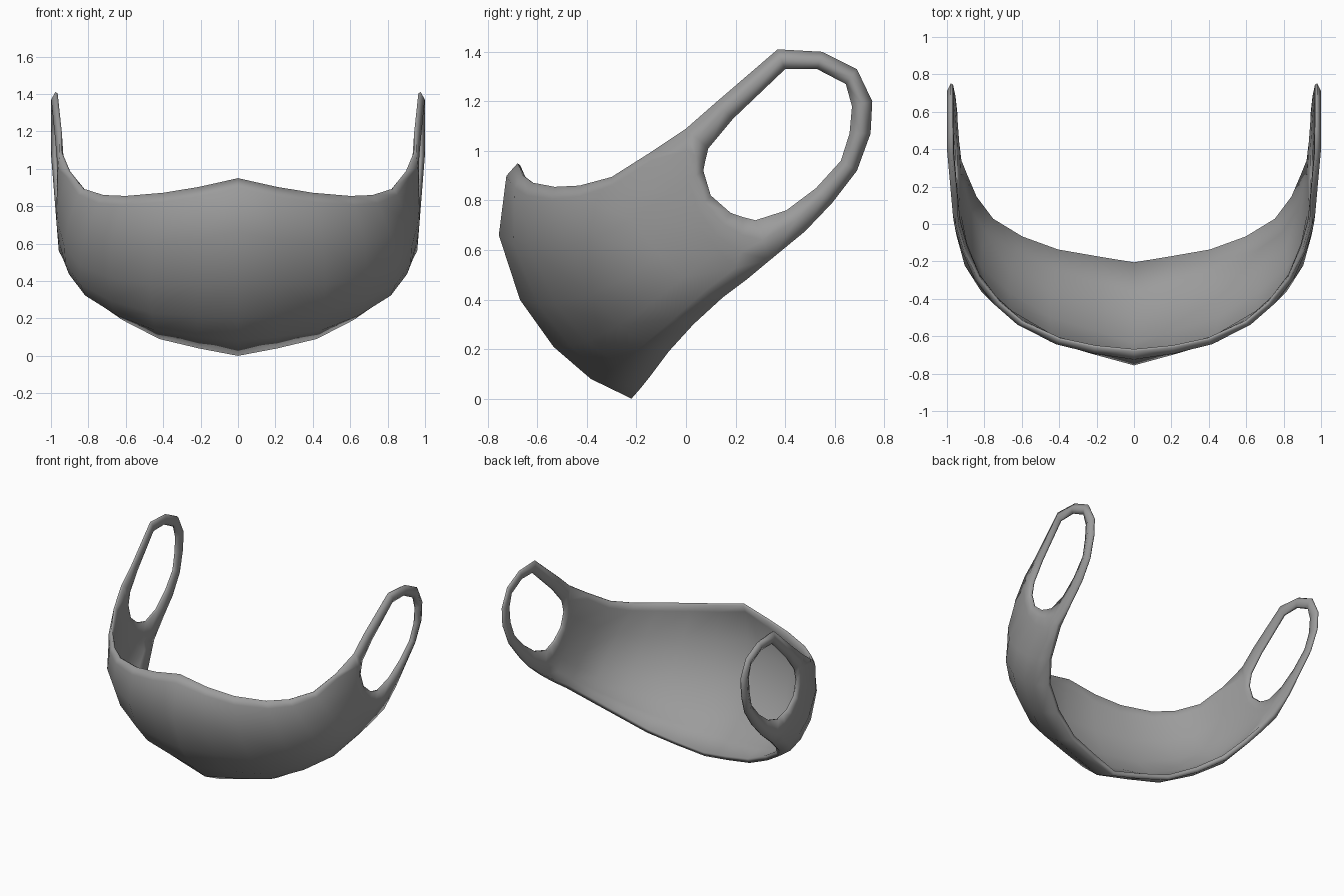
import bpy, bmesh, math
from mathutils import Vector

if "Cube" in bpy.data.objects:
    bpy.data.objects.remove(bpy.data.objects["Cube"])

# Mask columns, centre to side: top edge, bottom edge, outward bulge (x, y, z)
columns = [
    ((0, -.68, .95), (0, -.22, 0), (0, -.257, 0)),
    ((.21, -.66, .903), (.21, -.185, .04), (.012, -.215, -.02)),
    ((.40, -.62, .872), (.42, -.145, .09), (.055, -.18, -.04)),
    ((.60, -.53, .855), (.615, -.07, .19), (.085, -.12, -.05)),
    ((.72, -.43, .86), (.775, .03, .30), (.095, -.085, -.05)),
    ((.83, -.30, .895), (.87, .15, .41), (.075, -.07, -.03)),
    ((.91, -.15, .99), (.918, .25, .485), (.045, -.035, 0)),
]
# Profile down each column: position along the chord and share of the bulge
profile = [(0, 0), (.053, .27), (.305, .84), (.58, 1), (.78, .83), (.916, .49), (1, 0)]

# Ear loop in side view (y, z): outer outline and hole outline
outer = [(0, 1.09), (0, 1.0), (.01, .88), (.05, .76), (.12, .66), (.22, .59), (.34, .56),
         (.48, .675), (.59, .79), (.69, .92), (.745, 1.07), (.752, 1.20), (.69, 1.33),
         (.55, 1.40), (.37, 1.41), (.12, 1.195)]
hole = [(.09, 1.01), (.078, .96), (.07, .92), (.10, .82), (.18, .75), (.23, .733), (.28, .72),
        (.405, .76), (.525, .85), (.625, .96), (.66, 1.07), (.67, 1.18), (.645, 1.27),
        (.53, 1.33), (.40, 1.33), (.19, 1.13)]


def clamp(v):
    return max(0, min(1, v))


def side_point(y, z, lift=0):
    x = min(.962 + .036 * clamp(y / .4), .958 + .04 * clamp((z - .58) / .5))
    return Vector((x + lift, y, z))


bm = bmesh.new()

# Front panel grid
grid = []
for top, bottom, bulge in columns:
    top, bottom, bulge = Vector(top), Vector(bottom), Vector(bulge)
    grid.append([bm.verts.new(top.lerp(bottom, t) + bulge * b) for t, b in profile])

# Ear loop rings: inset outer edge, raised middle, hole edge
ring_out = [bm.verts.new(side_point(*p, -.018 if i > 7 else -.008 if i in (0, 7) else 0))
            for i, p in enumerate(outer)]
ring_mid = [bm.verts.new(side_point((a[0] + b[0]) / 2, (a[1] + b[1]) / 2, .002))
            for a, b in zip(outer, hole)]
ring_in = [bm.verts.new(side_point(*p, -.015)) for p in hole]
grid.append(ring_out[:7])

for a, b in zip(grid, grid[1:]):
    for j in range(6):
        bm.faces.new((a[j], a[j + 1], b[j + 1], b[j]))
n = len(outer)
for a, b in ((ring_out, ring_mid), (ring_mid, ring_in)):
    for j in range(n):
        k = (j + 1) % n
        bm.faces.new((a[j], a[k], b[k], b[j]))

# Cloth thins out towards the top edge and the loop edges
bm.verts.index_update()
thin = [c[0].index for c in grid] + [v.index for v in ring_out[7:] + ring_in]
count = len(bm.verts)

mesh = bpy.data.meshes.new("face_mask")
bm.to_mesh(mesh)
bm.free()
mask = bpy.data.objects.new("face_mask", mesh)
bpy.context.collection.objects.link(mask)
group = mask.vertex_groups.new(name="thickness")
group.add(list(range(count)), 1, "REPLACE")
group.add(thin, .4, "REPLACE")

# Mirror to the other side and thicken inwards
mirror = mask.modifiers.new("mirror", "MIRROR")
mirror.use_clip = True
cloth = mask.modifiers.new("cloth", "SOLIDIFY")
cloth.thickness = .036
cloth.offset = -1
cloth.vertex_group = "thickness"

# Mid grey cloth
grey = bpy.data.materials.new("grey_cloth")
grey.diffuse_color = (.33, .33, .33, 1)
grey.use_nodes = True
grey.node_tree.nodes["Principled BSDF"].inputs["Base Color"].default_value = grey.diffuse_color
mesh.materials.append(grey)

bpy.context.view_layer.objects.active = mask
mask.select_set(True)
bpy.ops.object.convert(target="MESH")
bpy.ops.object.shade_smooth_by_angle(angle=math.radians(120))
